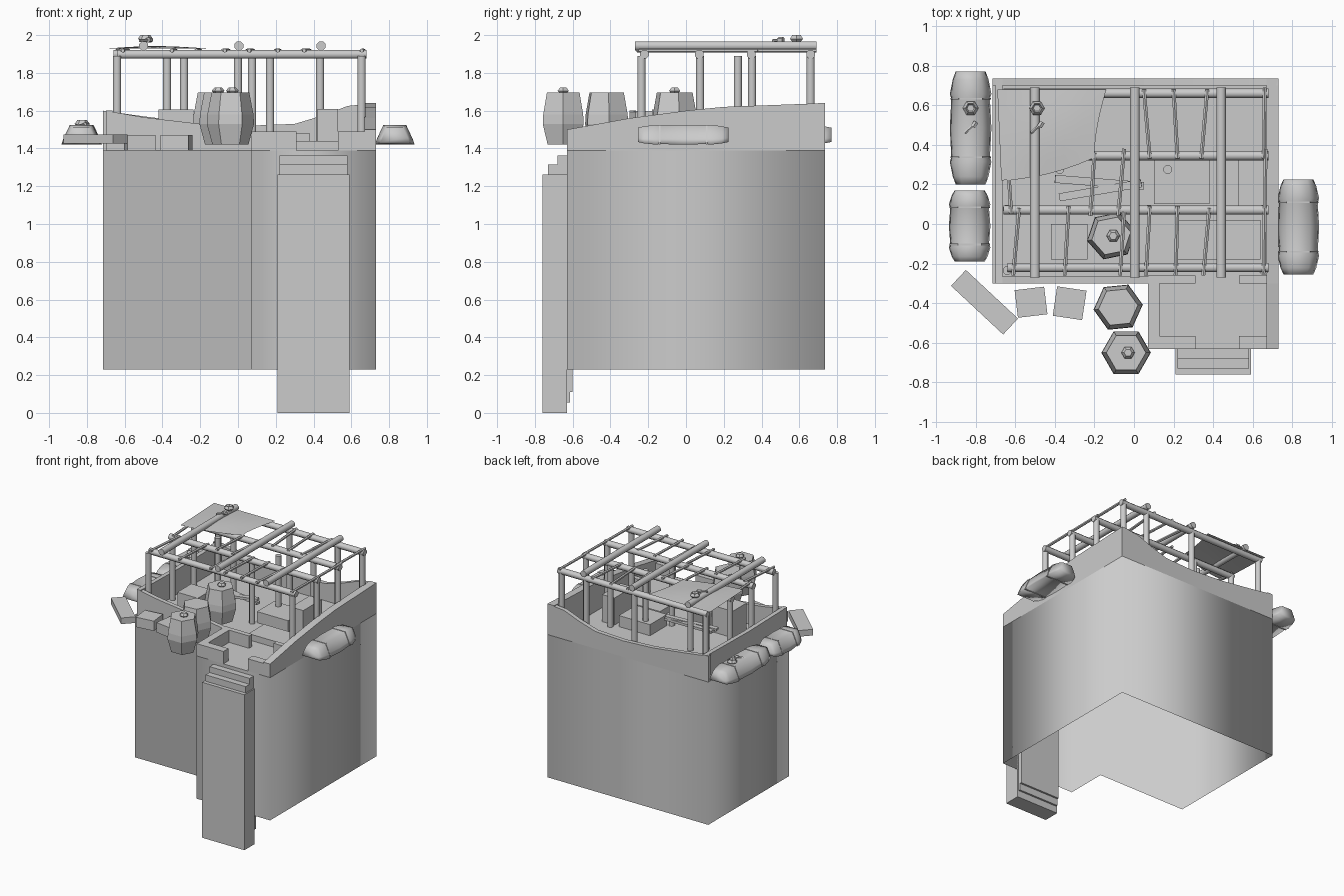
import bpy, math
from mathutils import Vector, Matrix

if "Cube" in bpy.data.objects:
    bpy.data.objects.remove(bpy.data.objects["Cube"])

def mesh(name, verts, faces, smooth=False):
    me = bpy.data.meshes.new(name)
    me.from_pydata([tuple(v) for v in verts], [], faces)
    me.update()
    ob = bpy.data.objects.new(name, me)
    bpy.context.collection.objects.link(ob)
    for p in me.polygons:
        p.use_smooth = smooth
    return ob

def loft(name, rings, smooth=False, caps=True):
    """Skin a list of equal-length rings of points."""
    n = len(rings[0])
    faces = [(i*n+j, i*n+(j+1) % n, (i+1)*n+(j+1) % n, (i+1)*n+j)
             for i in range(len(rings)-1) for j in range(n)]
    if caps:
        faces += [tuple(reversed(range(n))), tuple(range((len(rings)-1)*n, len(rings)*n))]
    return mesh(name, [p for r in rings for p in r], faces, smooth)

def box(name, x0, x1, y0, y1, z0, z1, rot=0, tilt=0):
    c = Vector(((x0+x1)/2, (y0+y1)/2, (z0+z1)/2))
    ring = [(x0, y0), (x1, y0), (x1, y1), (x0, y1)]
    ob = loft(name, [[Vector((x, y, z)) - c for x, y in ring] for z in (z0, z1)])
    ob.location = c
    ob.rotation_euler = (0, tilt, rot)
    return ob

def pole(name, a, b, r, sides=8):
    a, b = Vector(a), Vector(b)
    q = (b-a).to_track_quat('Z', 'Y')
    ring = [q @ Vector((r*math.cos(t), r*math.sin(t), 0))
            for t in [2*math.pi*(i+.5)/sides for i in range(sides)]]
    ob = loft(name, [[a+p for p in ring], [b+p for p in ring]], True)
    bpy.context.view_layer.objects.active = ob
    ob.select_set(True)
    bpy.ops.object.shade_smooth_by_angle(angle=math.radians(50))
    ob.select_set(False)

def turned(name, x, y, prof, sides=6, turn=0):
    return loft(name, [[(x+r*math.cos(turn+2*math.pi*i/sides), y+r*math.sin(turn+2*math.pi*i/sides), z)
                        for i in range(sides)] for r, z in prof])

FLOOR = 1.39

# tall L-shaped base, open underneath
L = [(-.715, -.30), (.07, -.30), (.07, -.63), (.73, -.63), (.73, .735), (-.715, .735)]
base = loft("base_block", [[(x, y, z) for x, y in L] for z in (.23, FLOOR)], True, caps=False)
mesh("floor", [(x, y, FLOOR) for x, y in L], [tuple(range(6))])

# broken walls: list of (x, y, top), thickness pushed along inward normal
def wall(name, pts, inward):
    n = Vector((*inward, 0))
    rings = []
    for x, y, t in pts:
        a, b = Vector((x, y, FLOOR)), Vector((x, y, t))
        rings.append([a, b, b+n, a+n])
    loft(name, rings)

wall("right_wall", [(.73, y, z) for y, z in
     [(-.63, 1.50), (-.3, 1.56), (0, 1.60), (.2, 1.62), (.735, 1.64)]], (-.06, 0))
wall("back_wall", [(x, .735, z) for x, z in
     [(-.715, 1.60), (-.5, 1.57), (-.22, 1.535), (.05, 1.52), (.3, 1.53), (.45, 1.575),
      (.58, 1.625), (.73, 1.64)]], (0, -.035))
wall("left_wall", [(-.70, -.30, 1.60), (-.70, .2, 1.59), (-.70, .735, 1.60)], (.035, 0))
wall("front_wall", [(x, -.30, z) for x, z in
     [(-.70, 1.60), (-.5, 1.565), (-.2, 1.53), (.07, 1.49)]], (0, .035))
box("porch_left_wall", .07, .13, -.63, -.26, FLOOR, 1.49)
box("porch_front_left", .13, .31, -.63, -.565, FLOOR, 1.49)
box("porch_front_right", .53, .67, -.63, -.565, FLOOR, 1.49)
box("inner_stub_left", .13, .31, -.30, -.26, FLOOR, 1.49)
box("inner_stub_right", .53, .67, -.30, -.26, FLOOR, 1.49)

# stair shafts
for i, (y, x, top) in enumerate([(-.76, .21, 1.263), (-.73, .22, 1.315), (-.68, .22, 1.363)]):
    box(f"step_{i}", x, .80-x, y, -.63 + .015*i, .055*i, top)

# posts
posts = [(x, y) for x in (-.64, .655) for y in (-.235, .075, .35, .66)]
posts += [(-.375, .275), (-.285, .35), (0, .66), (.075, .075), (.17, .275), (.435, .35), (.435, .66)]
for i, (x, y) in enumerate(posts):
    pole(f"post_{i}", (x, y, FLOOR), (x, y, 1.89), .023)

# cross beams and the rafters resting on them
for i, (y, x0) in enumerate([(.66, -.66), (.345, -.66), (.07, -.66), (-.22, -.64)]):
    pole(f"beam_{i}", (x0, y, 1.898), (.68, y, 1.898), .025)
for i, x in enumerate((-.5, .005, .44)):
    pole(f"rafter_{i}", (x, -.27, 1.943), (x, .69, 1.943), .026)

# thin battens
battens = [(-.61, -.58, -.26, .08), (-.35, -.33, -.26, .09), (.06, .08, -.26, .09), (.21, .22, -.26, .09),
           (.35, .38, -.26, .08), (-.62, -.64, .05, .36), (-.22, -.20, .04, .36), (-.08, -.05, .04, .38),
           (-.07, -.05, -.26, .06), (.08, .05, .33, .68), (.22, .20, .33, .68), (.34, .37, .33, .68),
           (.655, .665, -.25, .38), (.655, .66, .33, .69)]
for i, (xa, xb, ya, yb) in enumerate(battens):
    pole(f"batten_{i}", (xa, ya, 1.918), (xb, yb, 1.918), .011, 6)

# roof cloth
N = 6
verts = []
for j in range(N+1):
    v = j/N
    for i in range(N+1):
        u = i/N
        x0, x1 = -.69+.02*v, -.14-.06*math.sin(v*math.pi/2)
        low = .22 + .015*u + .10*u*u
        verts.append((x0+(x1-x0)*u, .68+(low-.68)*v, 1.93+.012*math.sin(u*math.pi)*math.sin(v*math.pi)))
cloth = mesh("roof_cloth", verts, [(j*(N+1)+i, (j+1)*(N+1)+i, (j+1)*(N+1)+i+1, j*(N+1)+i+1)
                                   for j in range(N) for i in range(N)], True)

# cup and pestle, on the cloth and on a bag
for x, z in ((-.49, 1.96), (-.825, 1.51)):
    turned("cup", x, .585, [(.02, z), (.04, z+.02), (.026, z+.04), (.018, z+.025)])
    pole("pestle", (x-.03, .46, z+.01), (x+.02, .505, z+.015), .008, 6)
    pole("pestle_head", (x+.012, .49, z+.015), (x+.028, .515, z+.015), .015, 6)

# stuffed bags slung along the walls
def bag(name, cx, y0, y1):
    sec = [(-.105, 1.42), (.105, 1.42), (.095, 1.45), (.06, 1.525), (-.06, 1.525), (-.095, 1.45)]
    rings = []
    for t, s in [(0, .72), (.07, .86), (.2, 1), (.24, .93), (.5, 1), (.76, .93), (.8, 1), (.93, .86), (1, .72)]:
        rings.append([(cx+x*s, y0+(y1-y0)*t, 1.47+(z-1.47)*s) for x, z in sec])
    loft(name, rings, True)
    for t in (.24, .76):
        y = y0+(y1-y0)*t
        loft(name+"_strap", [[(cx+x*.98, yy, 1.47+(z-1.47)*1.0) for x, z in sec] for yy in (y-.004, y+.004)])
bag("left_back_bag", -.825, .20, .77)
bag("left_front_bag", -.83, -.19, .17)
bag("right_bag", .83, -.255, .225)

# six-sided jars, two with a knob
for i, (x, y, knob) in enumerate([(-.04, -.65, 1), (-.08, -.42, 0), (-.115, -.06, 1)]):
    turned(f"jar_{i}", x, y, [(.095, 1.42), (.125, 1.53), (.122, 1.58), (.10, 1.695)], turn=.1*i)
    if knob:
        turned(f"jar_knob_{i}", x+.01, y, [(.02, 1.69), (.034, 1.705), (.02, 1.722)])

# loose crates and plank in front
box("crate_a", -.595, -.445, -.465, -.325, FLOOR, 1.47, .12)
box("crate_b", -.40, -.25, -.475, -.325, FLOOR, 1.47, -.15)
box("plank_front", -.935, -.575, -.45, -.34, 1.425, 1.475, math.radians(-43))

# furnishings inside
box("chest", -.42, -.235, -.18, 0, FLOOR, 1.605)
box("table", .10, .38, .10, .32, FLOOR, 1.48)
box("pillar", .42, .53, .08, .32, FLOOR, 1.61)
box("bed", .22, .64, -.18, .02, FLOOR, 1.44)
box("board_a", -.40, .05, .19, .23, 1.50, 1.52, -.08, .05)
box("board_b", -.38, .04, .15, .19, 1.50, 1.52, .17, -.05)
